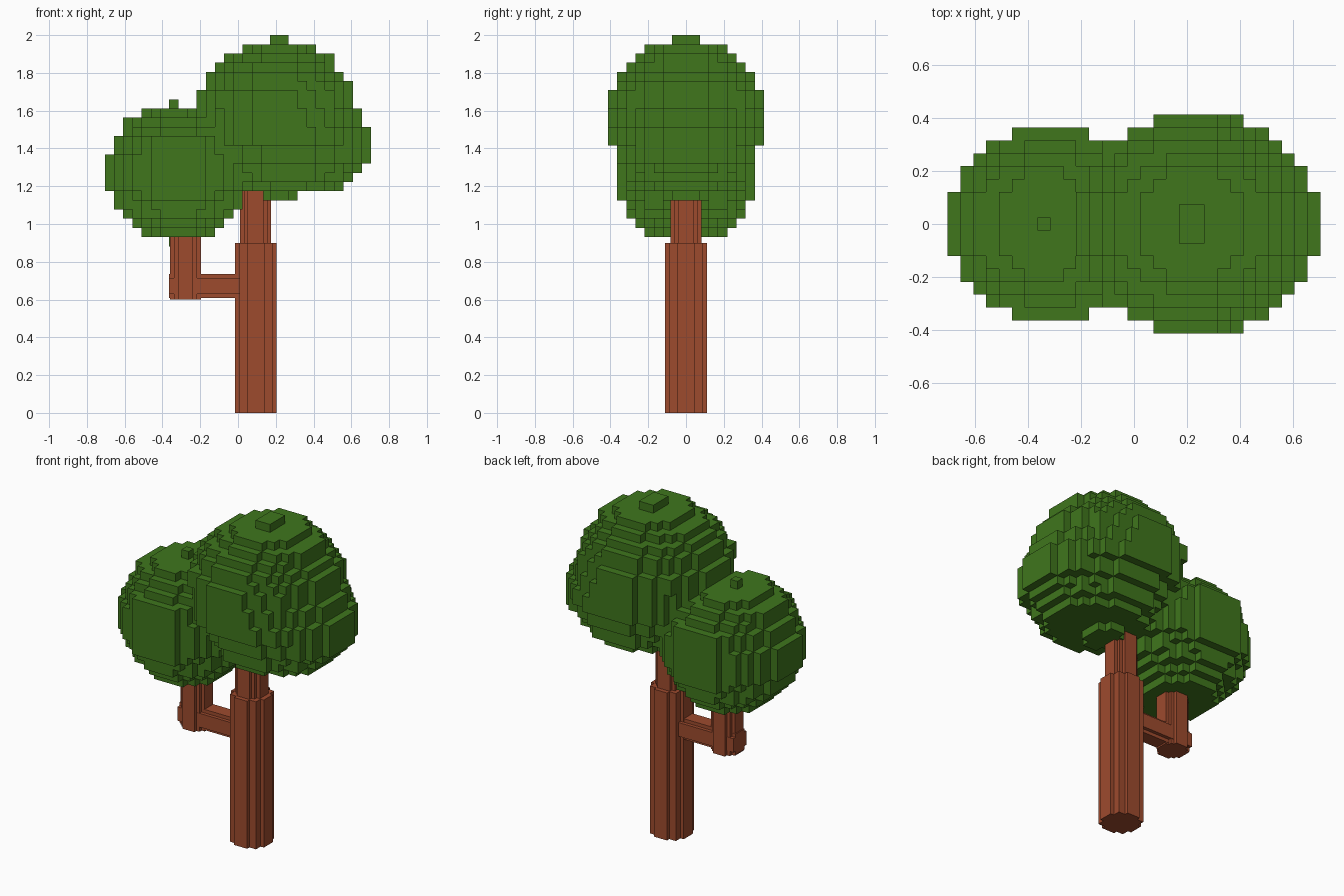
import bpy, bmesh, math

if "Cube" in bpy.data.objects:
    bpy.data.objects.remove(bpy.data.objects["Cube"])

V = 0.0486                      # foliage block size


def material(name, rgb):
    m = bpy.data.materials.new(name)
    m.diffuse_color = (*rgb, 1)
    m.use_nodes = True
    m.node_tree.nodes["Principled BSDF"].inputs["Base Color"].default_value = m.diffuse_color
    return m


LEAF = material("leaf_green", (0.050, 0.180, 0.012))
BARK = material("bark_brown", (0.340, 0.070, 0.027))

# outward quads of a unit block: neighbour direction -> corner offsets
FACES = {
    (1, 0, 0): [(1, 0, 0), (1, 1, 0), (1, 1, 1), (1, 0, 1)],
    (-1, 0, 0): [(0, 0, 0), (0, 0, 1), (0, 1, 1), (0, 1, 0)],
    (0, 1, 0): [(0, 1, 0), (0, 1, 1), (1, 1, 1), (1, 1, 0)],
    (0, -1, 0): [(0, 0, 0), (1, 0, 0), (1, 0, 1), (0, 0, 1)],
    (0, 0, 1): [(0, 0, 1), (1, 0, 1), (1, 1, 1), (0, 1, 1)],
    (0, 0, -1): [(0, 0, 0), (0, 1, 0), (1, 1, 0), (1, 0, 0)],
}


def block_mesh(name, cells, origin, size, mat):
    """Skin a set of blocks with only its exposed faces."""
    bm = bmesh.new()
    verts = {}
    for c in cells:
        for d, quad in FACES.items():
            if tuple(a + b for a, b in zip(c, d)) in cells:
                continue
            ring = []
            for q in quad:
                k = tuple(a + b for a, b in zip(c, q))
                if k not in verts:
                    verts[k] = bm.verts.new([o + i * s for o, i, s in zip(origin, k, size)])
                ring.append(verts[k])
            bm.faces.new(ring)
    me = bpy.data.meshes.new(name)
    bm.to_mesh(me)
    bm.free()
    me.materials.append(mat)
    ob = bpy.data.objects.new(name, me)
    bpy.context.collection.objects.link(ob)
    return ob


def crown(cells, first_row, rows):
    """Stack elliptical block layers downward: (x start, x end, y half-width)."""
    for r, (x0, x1, b) in enumerate(rows, first_row):
        mid, a = (x0 + x1) / 2, (x1 - x0) / 2
        for i in range(x0, x1):
            for j in range(-9, 10):
                if ((i + 0.5 - mid) / a) ** 2 + (j / b) ** 2 <= 1:
                    cells.add((i, j, -r - 1))


def log(name, axis, start, end, centre, radius, n):
    """Cylinder with a stepped round section, along x (axis 0) or z (axis 2)."""
    s = 2 * radius / n
    cells = set()
    for u in range(n):
        for v in range(n):
            if math.hypot(u + 0.5 - n / 2, v + 0.5 - n / 2) <= n / 2:
                cells.add((0, u, v) if axis == 0 else (u, v, 0))
    p, q = centre[0] - radius, centre[1] - radius
    if axis == 0:
        origin, size = (start, p, q), (end - start, s, s)
    else:
        origin, size = (p, q, start), (s, s, end - start)
    block_mesh(name, cells, origin, size, BARK)


# foliage: large right crown and small left crown merged
leaves = set()
crown(leaves, 0, [
    (18, 20, 1.5), (15, 23, 4.5), (13, 25, 5.5), (12, 25, 6.5), (11, 26, 7.5), (11, 27, 7.5),
    (10, 27, 8.5), (10, 27, 8.5), (10, 28, 8.5), (10, 28, 8.5), (10, 29, 8.5), (10, 29, 8.5),
    (11, 29, 7.5), (11, 29, 7.5), (12, 28, 6.5), (13, 27, 6.5), (14, 26, 5.5), (17, 21, 2.5)])
crown(leaves, 7, [
    (7, 8, 0.5), (4, 11, 4.5), (2, 14, 5.5), (2, 14, 6.5), (1, 15, 7.5), (1, 15, 7.5),
    (0, 16, 7.5), (0, 16, 7.5), (0, 16, 7.5), (0, 16, 7.5), (1, 15, 7.5), (1, 15, 6.5),
    (2, 14, 6.5), (3, 13, 5.5), (4, 12, 4.5), (7, 8, 0.5)])
block_mesh("foliage", leaves, (-14.5 * V, -V / 2, 2.0), (V, V, V), LEAF)

# trunk and branches
log("lower_trunk", 2, 0.0, 0.90, (0.095, 0), 0.11, 10)
log("upper_trunk", 2, 0.90, 1.25, (0.093, 0), 0.083, 8)
log("side_branch", 0, -0.365, 0.05, (0, 0.672), 0.063, 6)
log("side_trunk", 2, 0.60, 1.0, (-0.278, 0), 0.081, 8)
